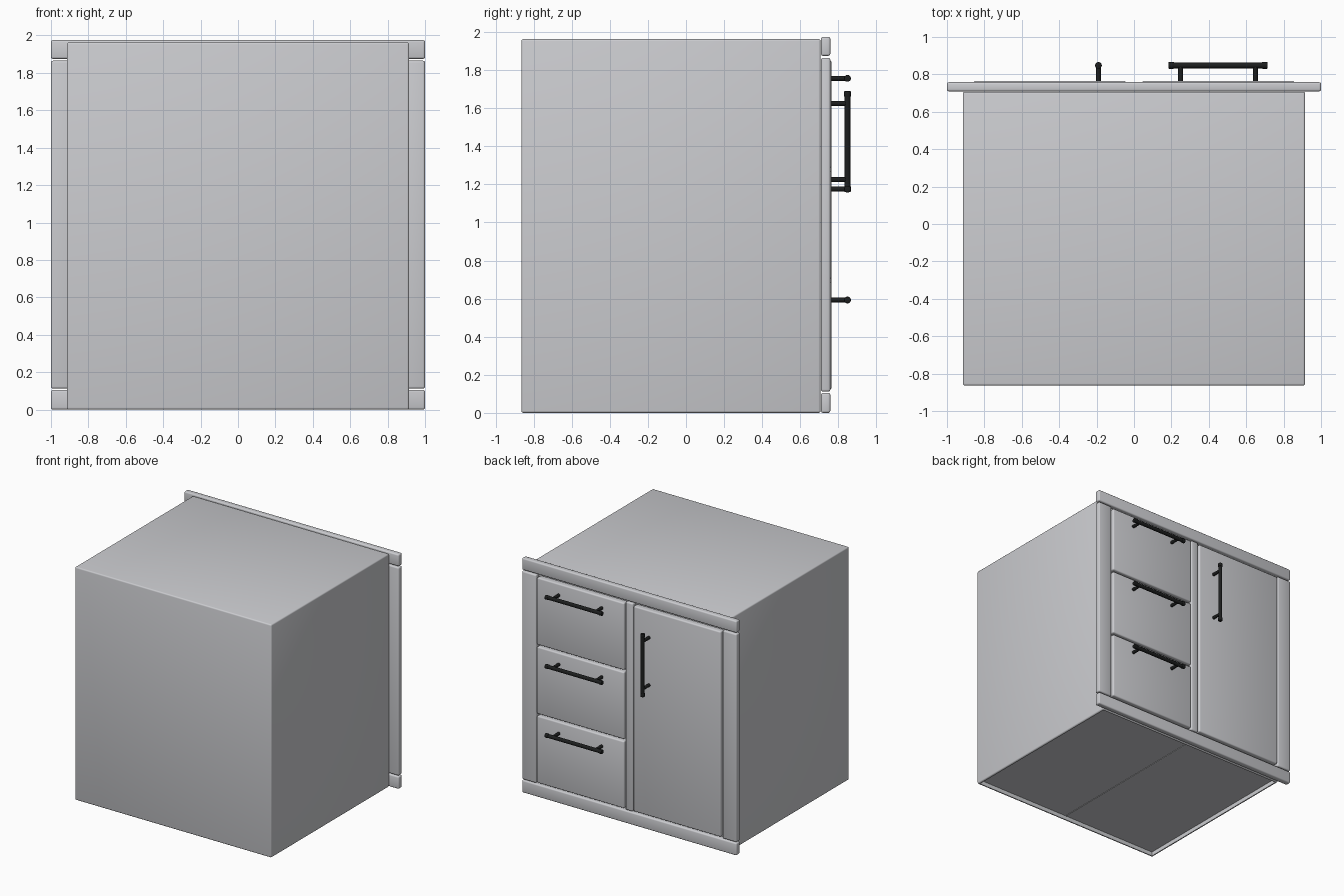
import bpy, bmesh
from math import radians
from mathutils import Matrix, Vector

if "Cube" in bpy.data.objects:
    bpy.data.objects.remove(bpy.data.objects["Cube"], do_unlink=True)


def material(name, color):
    m = bpy.data.materials.new(name)
    m.use_nodes = True
    m.diffuse_color = color
    m.node_tree.nodes["Principled BSDF"].inputs["Base Color"].default_value = color
    return m


GREY = material("painted grey", (0.6, 0.605, 0.63, 1))
BLACK = material("black metal", (0.012, 0.013, 0.013, 1))


def finish(name, bm, mat):
    mesh = bpy.data.meshes.new(name)
    bm.to_mesh(mesh)
    bm.free()
    mesh.materials.append(mat)
    ob = bpy.data.objects.new(name, mesh)
    bpy.context.collection.objects.link(ob)
    bpy.ops.object.select_all(action='DESELECT')
    ob.select_set(True)
    bpy.context.view_layer.objects.active = ob
    bpy.ops.object.shade_smooth_by_angle(angle=radians(40))
    return ob


def panel(name, x, y, z, bevel=0.011, recess=0):
    """Box between the given ranges, with rounded edges and an optional hollow underside."""
    bm = bmesh.new()
    size = [r[1] - r[0] for r in (x, y, z)]
    centre = [(r[0] + r[1]) / 2 for r in (x, y, z)]
    bmesh.ops.create_cube(bm, size=1, matrix=Matrix.Translation(centre) @ Matrix.Diagonal((*size, 1)))
    bmesh.ops.bevel(bm, geom=bm.edges[:], offset=bevel, segments=3, profile=0.5, affect='EDGES')
    if recess:
        bm.normal_update()
        under = max((f for f in bm.faces if f.normal.z < -0.99), key=lambda f: f.calc_area())
        bmesh.ops.inset_region(bm, faces=[under], thickness=0.008)
        ext = bmesh.ops.extrude_face_region(bm, geom=[under])
        bmesh.ops.translate(bm, vec=(0, 0, recess),
                            verts=[g for g in ext["geom"] if isinstance(g, bmesh.types.BMVert)])
        if under.is_valid:
            bmesh.ops.delete(bm, geom=[under], context='FACES_ONLY')
    bmesh.ops.recalc_face_normals(bm, faces=bm.faces[:])
    return finish(name, bm, GREY)


def rod(bm, start, end, radius, bevel=0.0):
    """Cylinder between two points, with softened ends."""
    a, b = Vector(start), Vector(end)
    turn = (b - a).to_track_quat('Z', 'Y').to_matrix().to_4x4()
    made = bmesh.ops.create_cone(bm, cap_ends=True, segments=20, radius1=radius, radius2=radius,
                                 depth=(b - a).length, matrix=Matrix.Translation((a + b) / 2) @ turn)
    if bevel:
        rims = {e for v in made["verts"] for e in v.link_edges
                if any(len(f.verts) > 4 for f in e.link_faces)}
        bmesh.ops.bevel(bm, geom=list(rims), offset=bevel, segments=2, profile=0.5, affect='EDGES')


def handle(name, centre, axis):
    """Bar pull with two posts and slightly thicker ends."""
    bm = bmesh.new()
    c, d = Vector(centre), Vector(axis)
    rod(bm, c - d * 0.25, c + d * 0.25, 0.0155)
    for s in (-1, 1):
        rod(bm, c + d * s * 0.235, c + d * s * 0.265, 0.018, 0.004)
        post = c + d * s * 0.2
        rod(bm, (post.x, 0.76, post.z), post, 0.013)
    finish(name, bm, BLACK)


# Carcass, hollow underneath, with a seam strip along the middle of its floor
panel("carcass", (-0.915, 0.915), (-0.864, 0.707), (0, 1.963), recess=0.035)
panel("floor_seam", (-0.006, 0.006), (-0.845, 0.69), (0.031, 0.04), bevel=0.001)

# Face frame
FRAME_Y = (0.709, 0.758)
panel("top_rail", (-1, 1), FRAME_Y, (1.875, 1.975))
panel("bottom_rail", (-1, 1), FRAME_Y, (0, 0.105))
for name, x in (("left_stile", (0.868, 1)), ("middle_stile", (-0.035, 0.035)), ("right_stile", (-1, -0.868))):
    panel(name, x, FRAME_Y, (0.112, 1.865))

# Door and drawer fronts
FRONT_Y = (0.709, 0.765)
panel("door", (-0.857, -0.043), FRONT_Y, (0.122, 1.851))
handle("door_handle", (-0.19, 0.848, 1.425), (0, 0, 1))
for i, level in enumerate(("bottom", "middle", "top")):
    z = 0.122 + 0.582 * i
    panel(level + "_drawer", (0.043, 0.857), FRONT_Y, (z, z + 0.565))
    handle(level + "_drawer_handle", (0.449, 0.848, z + 0.471), (1, 0, 0))
